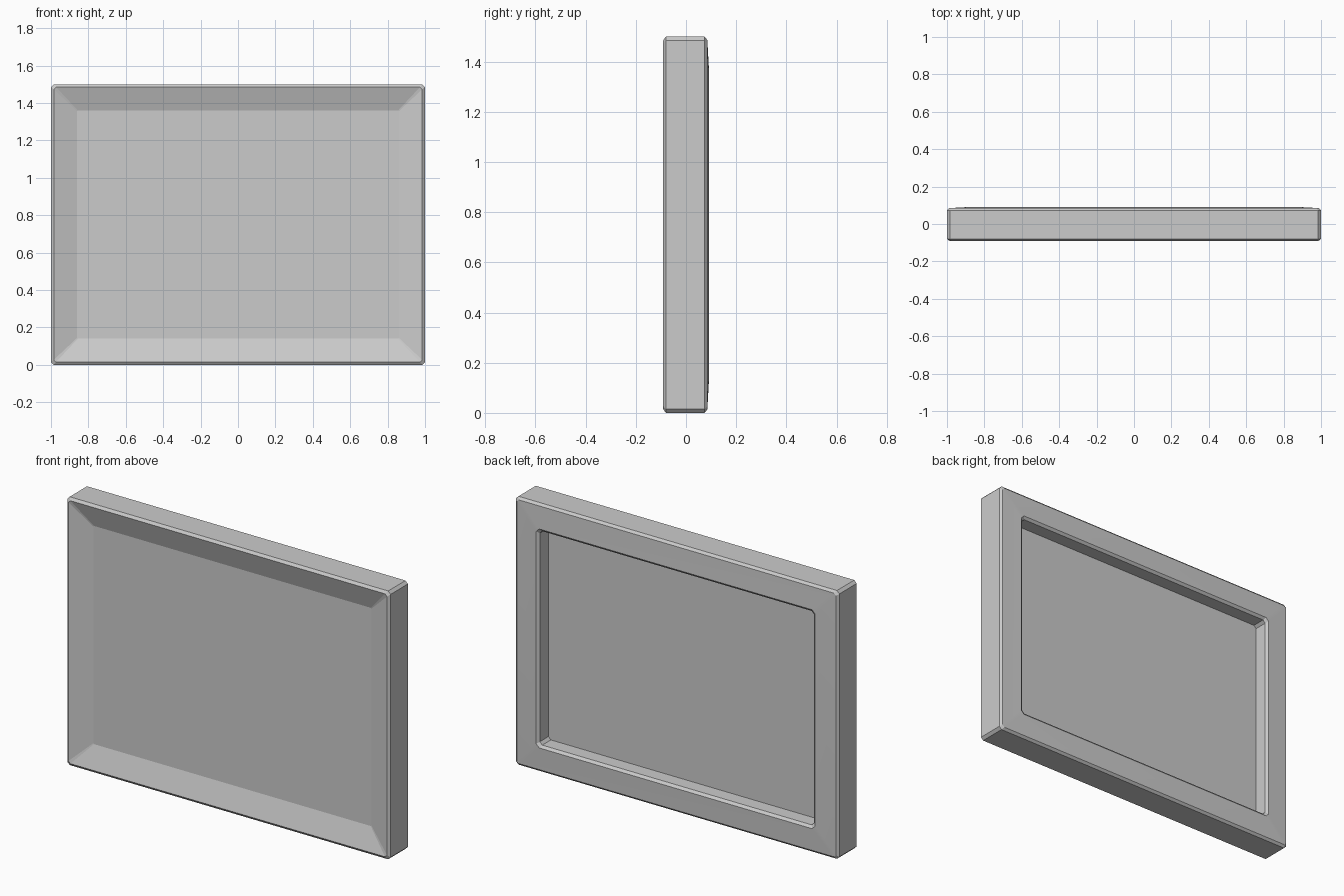
import bpy, bmesh, math

if "Cube" in bpy.data.objects:
    bpy.data.objects.remove(bpy.data.objects["Cube"])

HX, HZ, CZ = 1.0, 0.75, 0.75

# frame cross-section, front panel round to back panel: inset, y, corner cut
PROFILE = [
    (0.140, -0.050, 0.004),   # edge of the dished front panel
    (0.015, -0.091, 0.012),   # front rim
    (0.000, -0.080, 0.015),   # outer side, front
    (0.000, 0.073, 0.015),    # outer side, back
    (0.013, 0.085, 0.012),    # back edge
    (0.138, 0.092, 0.018),    # lip of the back opening
    (0.152, 0.080, 0.015),    # opening chamfer
    (0.152, 0.004, 0.015),    # edge of the recessed back panel
]


def cut_rect(bm, inset, y, c):
    """Rectangle with cut corners in the xz plane."""
    x, z = HX - inset, HZ - inset
    pts = [(x - c, z), (x, z - c), (x, -z + c), (x - c, -z),
           (-x + c, -z), (-x, -z + c), (-x, z - c), (-x + c, z)]
    return [bm.verts.new((px, y, pz + CZ)) for px, pz in pts]


bm = bmesh.new()
loops = [cut_rect(bm, *p) for p in PROFILE]
for a, b in zip(loops, loops[1:]):
    for i in range(8):
        j = (i + 1) % 8
        bm.faces.new((a[i], a[j], b[j], b[i]))

# front and back panels
bm.faces.new(loops[0])
bm.faces.new(loops[-1])
bmesh.ops.recalc_face_normals(bm, faces=bm.faces)

mesh = bpy.data.meshes.new("panel_frame")
bm.to_mesh(mesh)
bm.free()
frame = bpy.data.objects.new("panel_frame", mesh)
bpy.context.collection.objects.link(frame)

# soften only the shallow mitres on the back
bpy.context.view_layer.objects.active = frame
frame.select_set(True)
bpy.ops.object.shade_smooth_by_angle(angle=math.radians(12))
